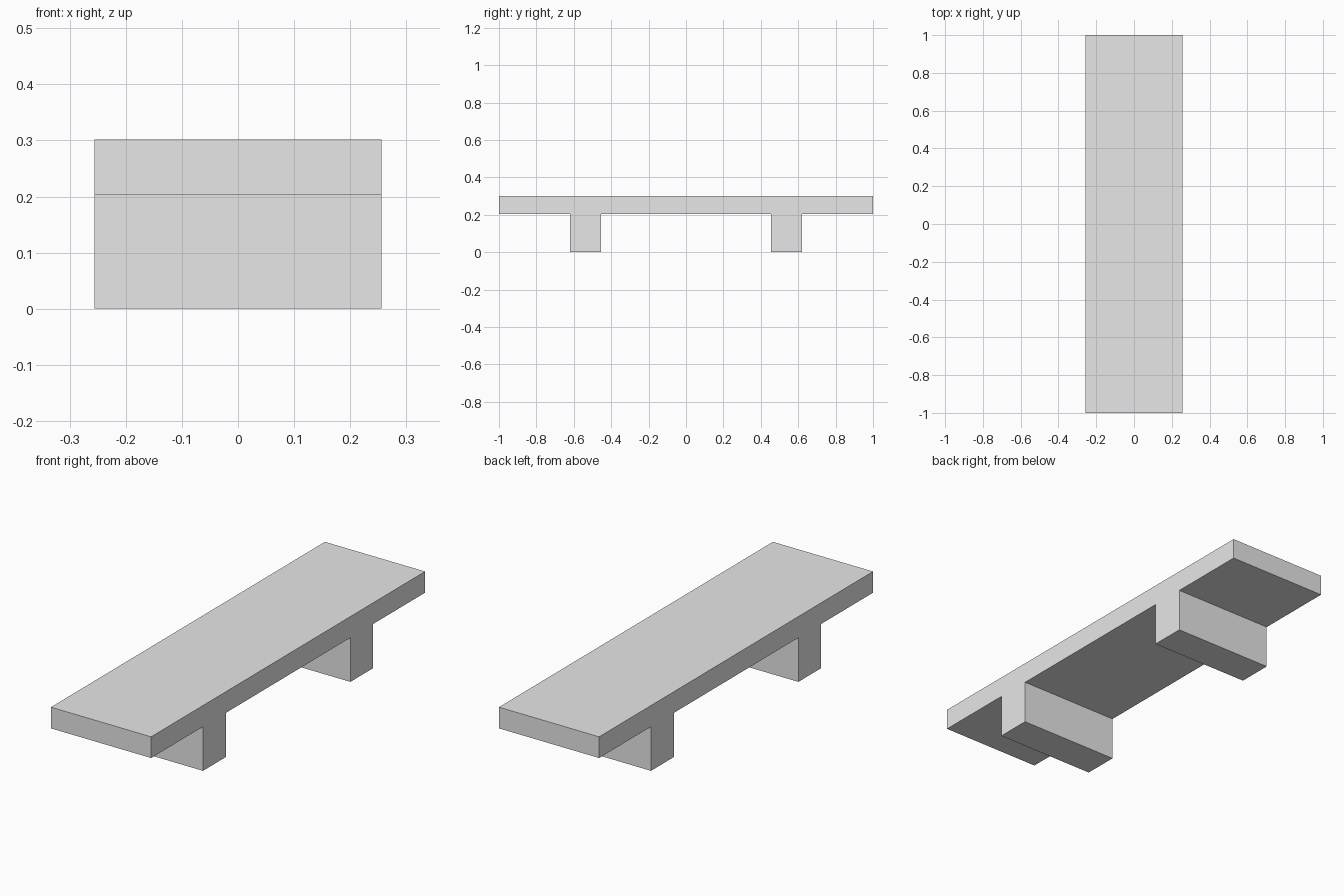
import bpy

cube = bpy.data.objects.get("Cube")
if cube:
    bpy.data.objects.remove(cube, do_unlink=True)

# Single plain grey
grey = bpy.data.materials.new("plain_grey")
grey.use_nodes = True
colour = (0.8, 0.8, 0.8, 1)
grey.diffuse_color = colour
grey.node_tree.nodes["Principled BSDF"].inputs["Base Color"].default_value = colour

WIDTH = 0.512
LEG_HEIGHT = 0.204
TOP_HEIGHT = 0.302
LEG_DEPTH = 0.166
LEG_OFFSET = 0.538


def box(name, y, depth, bottom, top):
    """Full-width block between two heights."""
    bpy.ops.mesh.primitive_cube_add(size=1, location=(0, y, (bottom + top) / 2))
    obj = bpy.context.object
    obj.name = name
    obj.scale = (WIDTH, depth, top - bottom)
    bpy.ops.object.transform_apply(location=False, rotation=False, scale=True)
    obj.data.materials.append(grey)
    return obj


# Seat slab resting on two block legs
box("seat", 0, 2, LEG_HEIGHT, TOP_HEIGHT)
for name, side in (("front_leg", -1), ("back_leg", 1)):
    box(name, side * LEG_OFFSET, LEG_DEPTH, 0, LEG_HEIGHT)
